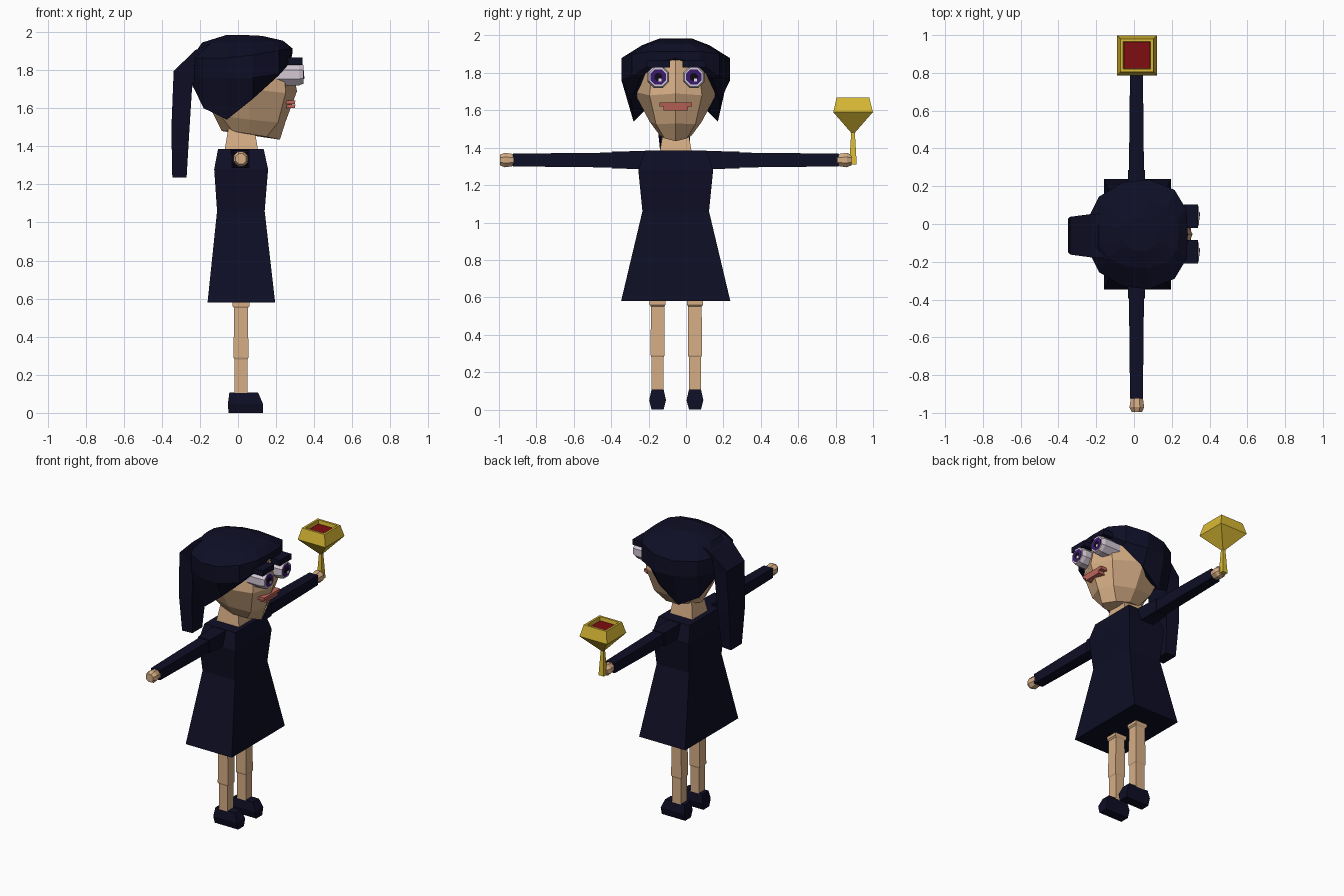
import bpy, bmesh, math

if "Cube" in bpy.data.objects:
    bpy.data.objects.remove(bpy.data.objects["Cube"])

MID = -0.055  # y of the figure's symmetry plane


def mat(name, rgb):
    m = bpy.data.materials.new(name)
    m.diffuse_color = (*rgb, 1)
    m.use_nodes = True
    m.node_tree.nodes["Principled BSDF"].inputs["Base Color"].default_value = m.diffuse_color
    return m


NAVY = mat("navy", (0.0045, 0.0045, 0.019))
SKIN = mat("skin", (0.67, 0.42, 0.235))
GOLD = mat("gold", (0.70, 0.49, 0.035))
RED = mat("wine_red", (0.21, 0.004, 0.006))
EYE = mat("eye_white", (0.66, 0.58, 0.66))
IRIS = mat("iris_purple", (0.045, 0.01, 0.16))
PUPIL = mat("pupil_black", (0.004, 0.003, 0.008))
GLINT = mat("glint_white", (0.9, 0.9, 0.9))
LIPS = mat("lips", (0.55, 0.14, 0.11))


def loft(name, rings, material, caps=(True, True)):
    """Skin a list of equal-length vertex rings with flat faces."""
    bm = bmesh.new()
    rows = [[bm.verts.new(p) for p in r] for r in rings]
    n = len(rows[0])
    for a, b in zip(rows, rows[1:]):
        for i in range(n):
            j = (i + 1) % n
            bm.faces.new((a[i], a[j], b[j], b[i]))
    for row, cap in ((rows[0][::-1], caps[0]), (rows[-1], caps[1])):
        if cap:
            bm.faces.new(row)
    bmesh.ops.recalc_face_normals(bm, faces=bm.faces)
    me = bpy.data.meshes.new(name)
    bm.to_mesh(me)
    bm.free()
    me.materials.append(material)
    ob = bpy.data.objects.new(name, me)
    bpy.context.collection.objects.link(ob)
    return ob


def rect(x0, x1, yc, hy, z):
    return [(x0, yc - hy, z), (x1, yc - hy, z), (x1, yc + hy, z), (x0, yc + hy, z)]


def box(name, x, y, z, material):
    yc, hy = (y[0] + y[1]) / 2, (y[1] - y[0]) / 2
    return loft(name, [rect(*x, yc, hy, z[0]), rect(*x, yc, hy, z[1])], material)


def mirrored(half):
    """Full ring from a half ring whose first and last points are central."""
    return ([(x, MID + d, z) for x, d, z in half] +
            [(x, MID - d, z) for x, d, z in half[-2:0:-1]])


def disc(x, yc, zc, ry, rz, n=8):
    """Ring facing +x, with flat top and sides."""
    k = 1 / math.cos(math.pi / n)
    return [(x, yc + ry * k * math.cos((i + .5) * math.tau / n),
             zc + rz * k * math.sin((i + .5) * math.tau / n)) for i in range(n)]


# dress
loft("dress", [rect(-0.16, 0.195, MID, 0.292, 0.58), rect(-0.11, 0.14, MID, 0.178, 1.06),
               rect(-0.125, 0.158, MID, 0.2, 1.28), rect(-0.105, 0.135, MID, 0.165, 1.385)], NAVY)

# neck
loft("neck", [rect(-0.07, 0.105, MID, 0.085, 1.38), rect(-0.05, 0.085, MID, 0.065, 1.5)], SKIN)

# legs and shoes
for side, yc in (("right", -0.152), ("left", 0.048)):
    loft(side + "_leg", [rect(-0.018, 0.05, yc, 0.033, 0.08), rect(-0.018, 0.05, yc, 0.033, 0.28),
                         rect(-0.024, 0.055, yc, 0.037, 0.29), rect(-0.02, 0.052, yc, 0.036, 0.55),
                         rect(-0.03, 0.06, yc, 0.042, 0.56), rect(-0.03, 0.06, yc, 0.042, 0.62)], SKIN)
    loft(side + "_shoe", [rect(-0.05, 0.13, yc, 0.032, 0.0), rect(-0.053, 0.13, yc, 0.045, 0.05),
                          rect(-0.045, 0.105, yc, 0.032, 0.108)], NAVY)


# arms, sleeves and hands
def arm_ring(s, d, h, zc=1.334):
    y = MID + s * d
    return [(0.013 - h, y, zc - h), (0.013 + h, y, zc - h), (0.013 + h, y, zc + h), (0.013 - h, y, zc + h)]


for side, s in (("right", -1), ("left", 1)):
    loft(side + "_sleeve", [arm_ring(s, 0.1, 0.05), arm_ring(s, 0.34, 0.045)], NAVY)
    loft(side + "_arm", [arm_ring(s, 0.3, 0.04), arm_ring(s, 0.6, 0.037), arm_ring(s, 0.87, 0.034)], NAVY)
    hand = []
    for d, r in ((0.855, 0.033), (0.915, 0.042), (0.94, 0.03)):
        hand.append([(0.015 + r * math.cos((i + .5) * math.tau / 8), MID + s * d,
                      1.334 + r * math.sin((i + .5) * math.tau / 8)) for i in range(8)])
    loft(side + "_hand", hand, SKIN)


# goblet with a sunken square bowl
def square(h, z, yc=0.893, xc=0.015):
    return rect(xc - h, xc + h, yc, h, z)


loft("goblet", [square(0.02, 1.31), square(0.01, 1.48), square(0.106, 1.59), square(0.087, 1.668),
                square(0.072, 1.668), square(0.068, 1.63)], GOLD)
loft("wine", [square(0.069, 1.634), square(0.071, 1.642)], RED)

# head
loft("head", [mirrored(h) for h in (
    [(0.22, 0, 1.435), (0.15, .06, 1.45), (0.06, .085, 1.465), (-.03, .065, 1.48), (-.085, 0, 1.48)],
    [(0.25, 0, 1.53), (0.21, .105, 1.525), (0.06, .14, 1.54), (-.09, .11, 1.56), (-.13, 0, 1.57)],
    [(0.31, 0, 1.69), (0.25, .14, 1.68), (0.06, .225, 1.7), (-.14, .16, 1.7), (-.19, 0, 1.7)],
    [(0.27, 0, 1.87), (0.24, .12, 1.86), (0.06, .2, 1.86), (-.13, .14, 1.86), (-.17, 0, 1.86)])], SKIN)

# mouth: two lip bars
for name, z, hy in (("upper_lip", 1.632, 0.088), ("lower_lip", 1.611, 0.065)):
    loft(name, [rect(0.22, 0.298, MID, hy, z - 0.011), rect(0.22, 0.302, MID, hy, z + 0.009)], LIPS)

# eyes: octagonal block, layered plates, lash bar
for side, yc in (("right", -0.148), ("left", 0.042)):
    zc = 1.778
    loft(side + "_eye", [disc(0.2, yc, zc, .058, .058), disc(0.32, yc, zc, .058, .058),
                         disc(0.343, yc, zc, .05, .05)], EYE)
    for part, h, x, m in (("iris", 0.041, 0.345, IRIS), ("pupil", 0.021, 0.347, PUPIL)):
        loft(f"{side}_{part}", [disc(0.342, yc, zc, h, h), disc(x, yc, zc, h, h)], m)
    box(side + "_glint", (0.343, 0.349), (yc + .001, yc + .018), (zc - .025, zc - .008), GLINT)
    box(side + "_lashes", (0.25, 0.338), (yc - 0.062, yc + 0.062), (1.828, 1.866), NAVY)

# hair cap: outline (x, half width) with the height of its lower edge
outline = [(0.285, 0, 1.875), (0.278, 0.13, 1.84), (0.215, 0.235, 1.77), (0.08, 0.29, 1.65),
           (-0.06, 0.275, 1.54), (-0.185, 0.2, 1.6), (-0.24, 0.09, 1.71), (-0.245, 0, 1.71)]


def lower(sx, sy, lift=0.0):
    return mirrored([(0.04 + (x - 0.04) * sx, d * sy, z + lift) for x, d, z in outline])


def upper(sx, sy, z_side, z_front):
    return mirrored([(0.04 + (x - 0.04) * sx, d * sy,
                      z_side + (z_front - z_side) * max(0, x) / 0.285) for x, d, _ in outline])


loft("hair_cap", [lower(0.8, 0.65, 0.05), lower(0.98, 0.82),
                  mirrored([(x, d, max(z + 0.01, 1.76)) for x, d, z in outline]),
                  upper(1.0, 1.0, 1.865, 1.915), upper(0.8, 0.62, 1.945, 1.955),
                  upper(0.35, 0.3, 1.985, 1.98)], NAVY)


# ponytail: arches out of the back of the cap and hangs down
def tail_ring(a, b, hy):
    yc = -0.062
    return [(a[0], yc - hy, a[1]), (a[0], yc + hy, a[1]), (b[0], yc + hy * .9, b[1]), (b[0], yc - hy * .9, b[1])]


loft("ponytail", [tail_ring((-0.12, 1.95), (-0.12, 1.72), 0.12), tail_ring((-0.225, 1.905), (-0.2, 1.74), 0.115),
                  tail_ring((-0.338, 1.795), (-0.24, 1.73), 0.1), tail_ring((-0.35, 1.49), (-0.255, 1.49), 0.088),
                  tail_ring((-0.345, 1.235), (-0.27, 1.235), 0.06)], NAVY)
